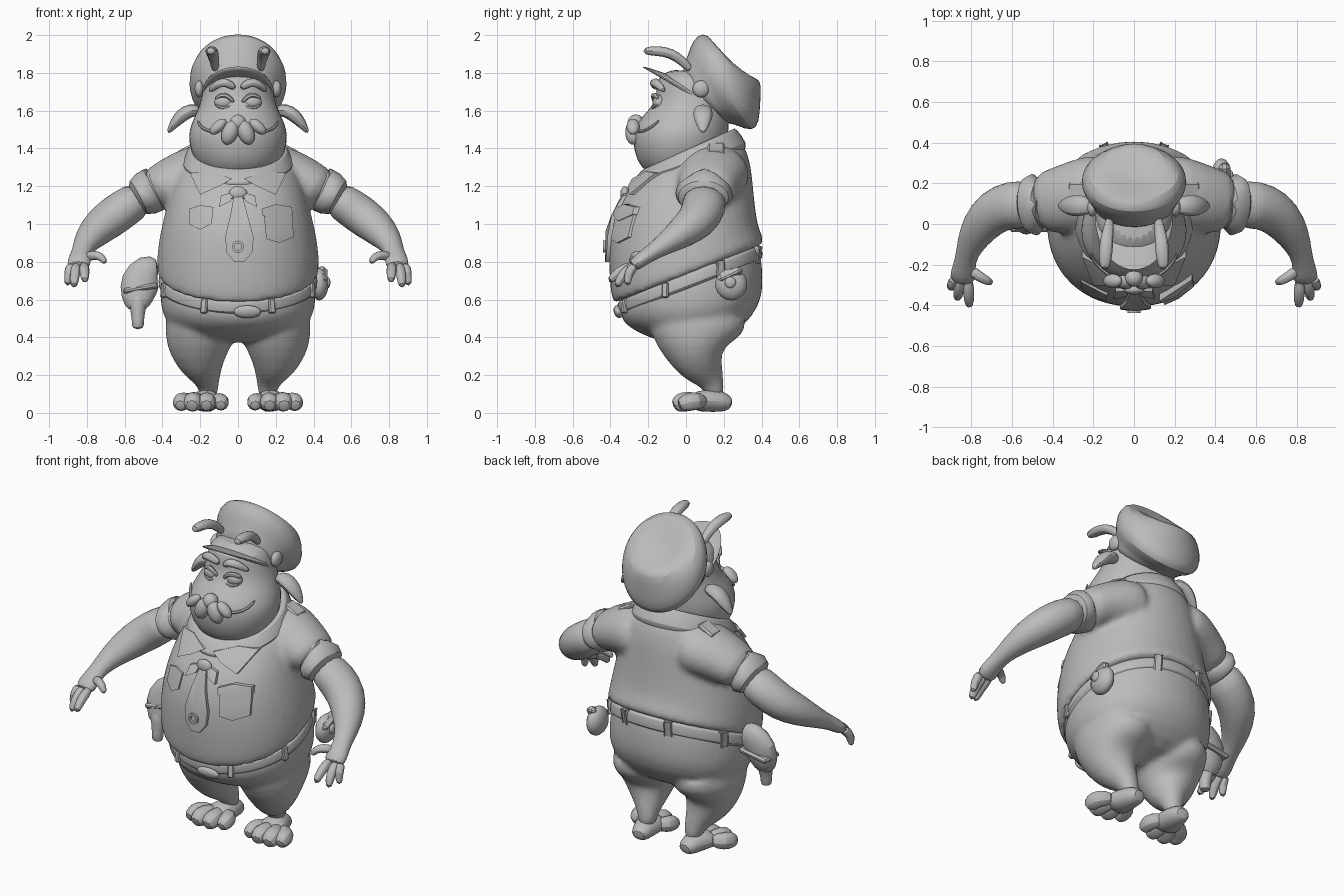
import bpy, bmesh, math
from mathutils import Vector, Matrix
from mathutils.bvhtree import BVHTree

grey = bpy.data.materials.new("plain grey")
grey.diffuse_color = (0.5, 0.5, 0.5, 1)


def select(obs):
    bpy.ops.object.select_all(action='DESELECT')
    for o in obs:
        o.select_set(True)
    bpy.context.view_layer.objects.active = obs[0]


def finish(name, bm, mirror=False, sub=1, angle=40):
    bmesh.ops.recalc_face_normals(bm, faces=bm.faces)
    me = bpy.data.meshes.new(name)
    bm.to_mesh(me)
    ob = bpy.data.objects.new(name, me)
    bpy.context.collection.objects.link(ob)
    me.materials.append(grey)
    if mirror:
        ob.modifiers.new("mirror", 'MIRROR').use_mirror_merge = False
    if sub:
        ob.modifiers.new("smooth", 'SUBSURF').levels = sub
    select([ob])
    bpy.ops.object.shade_smooth_by_angle(angle=math.radians(angle))
    return ob


# Join overlapping closed parts into one smooth skin
def fuse(name, obs, voxel, rounds):
    select(obs)
    bpy.ops.object.convert(target='MESH')
    bpy.ops.object.join()
    ob = bpy.context.object
    ob.name = name
    r = ob.modifiers.new("remesh", 'REMESH')
    r.mode, r.voxel_size, r.use_smooth_shade = 'VOXEL', voxel, True
    s = ob.modifiers.new("relax", 'SMOOTH')
    s.factor, s.iterations = .5, rounds
    return ob


def skin(rings, caps=(True, True)):
    bm = bmesh.new()
    vs = [[bm.verts.new(p) for p in r] for r in rings]
    n = len(vs[0])
    for a, b in zip(vs, vs[1:]):
        for i in range(n):
            j = (i + 1) % n
            bm.faces.new((a[i], a[j], b[j], b[i]))
    if caps[0]:
        bm.faces.new(vs[0])
    if caps[1]:
        bm.faces.new(vs[-1])
    return bm


# Tilted oval given by its front (y, z), back (y, z) and half width
def oval(fy, fz, by, bz, w, n=20, p=1.0):
    c, h = Vector((0, (fy + by) / 2, (fz + bz) / 2)), Vector((0, (fy - by) / 2, (fz - bz) / 2))
    pts = []
    for k in range(n):
        t = 2 * math.pi * k / n
        s, q = math.sin(t), math.cos(t)
        pts.append(c + h * math.copysign(abs(q) ** p, q) + Vector((w * math.copysign(abs(s) ** p, s), 0, 0)))
    return pts


def loft(name, rows, caps=(True, True), n=20, p=1.0, **kw):
    return finish(name, skin([oval(*r, n=n, p=p) for r in rows], caps), **kw)


# Tube along points (x, y, z, horizontal radius, other radius)
def tube(name, rows, n=10, mirror=True, up=(0, 0, 1), **kw):
    P = [Vector(r[:3]) for r in rows]
    rings = []
    for i, r in enumerate(rows):
        d = (P[min(i + 1, len(P) - 1)] - P[max(i - 1, 0)]).normalized()
        a = d.cross(Vector(up)).normalized()
        b = a.cross(d)
        rings.append([P[i] + a * r[3] * math.cos(t) + b * r[-1] * math.sin(t)
                      for t in (2 * math.pi * k / n for k in range(n))])
    return finish(name, skin(rings), mirror, **kw)


def ball(name, c, r, rot=(0, 0, 0), mirror=False, u=14, v=9):
    bm = bmesh.new()
    bmesh.ops.create_uvsphere(bm, u_segments=u, v_segments=v, radius=1)
    M = Matrix.Translation(c)
    for ax, a in zip("XYZ", rot):
        M = M @ Matrix.Rotation(math.radians(a), 4, ax)
    bm.transform(M @ Matrix.Diagonal((*r, 1)))
    return finish(name, bm, mirror, 0, 60)


def box(name, c, size, rot=(0, 0, 0), mirror=False, bev=0.01):
    bm = bmesh.new()
    bmesh.ops.create_cube(bm, size=1)
    M = Matrix.Translation(c)
    for ax, a in zip("ZYX", rot):
        M = M @ Matrix.Rotation(math.radians(a), 4, ax)
    bm.transform(M @ Matrix.Diagonal((*size, 1)))
    bmesh.ops.bevel(bm, geom=bm.edges[:], offset=bev, segments=1, affect='EDGES')
    return finish(name, bm, mirror, 0, 30)


# Shirt with sleeves
shirt = loft("shirt", [(-.34, .61, .35, .88, .39), (-.38, .57, .42, .89, .43), (-.40, .60, .415, .93, .437),
                       (-.41, .70, .39, .98, .433), (-.415, .82, .38, 1.03, .422), (-.41, .95, .37, 1.10, .40),
                       (-.375, 1.08, .36, 1.20, .37), (-.31, 1.18, .35, 1.30, .34),
                       (-.25, 1.26, .32, 1.42, .29), (-.19, 1.28, .25, 1.48, .22)], p=.93)
sb = bmesh.new()
sb.from_mesh(shirt.data)
tree = BVHTree.FromBMesh(sb)
sleeve = tube("sleeve", [(.10, .16, 1.27, .20, .17), (.24, .145, 1.265, .195, .16), (.37, .115, 1.215, .168, .133),
                         (.49, .10, 1.16, .152, .112)], 14)
shirt = fuse("shirt", [shirt, sleeve], .018, 5)


def front(x, z, off=.0):
    hit = tree.ray_cast(Vector((x, -2, z)), Vector((0, 1, 0)))[0]
    return Vector((x, (hit.y if hit else -.2) - off, z))


# Plate laid on the shirt front from an x, z outline
def plate(name, pts, off=.004, thick=.02, mirror=False):
    cx, cz = sum(p[0] for p in pts) / len(pts), sum(p[1] for p in pts) / len(pts)
    bm = bmesh.new()
    o = [bm.verts.new(front(x, z, off + thick)) for x, z in pts]
    q = [bm.verts.new(front(x, z, -.015)) for x, z in pts]
    m = bm.verts.new(front(cx, cz, off + thick + .004))
    for i in range(len(pts)):
        j = (i + 1) % len(pts)
        bm.faces.new((o[i], o[j], m))
        bm.faces.new((o[i], q[i], q[j], o[j]))
    return finish(name, bm, mirror, 0, 35)


# Collar, collar wings, tie, pockets
loft("collar", [(-.17, 1.27, .22, 1.46, .21), (-.21, 1.30, .25, 1.51, .245), (-.235, 1.29, .27, 1.51, .26),
                (-.30, 1.21, .335, 1.42, .31), (-.28, 1.20, .31, 1.39, .28)], (False, False))
plate("collar_wing", [(.03, 1.24), (.10, 1.20), (.20, 1.155), (.255, 1.27), (.15, 1.28)], .008, .016, True)
plate("tie", [(.02, 1.16), (.05, 1.05), (.083, .93), (.075, .85), (.035, .80), (-.02, .80), (-.06, .85),
              (-.068, .93), (-.04, 1.05), (-.02, 1.16)], .002, .014)
ball("tie_knot", front(0, 1.16), (.05, .025, .04))
plate("tie_tail", [(.02, 1.17), (.09, 1.15), (.10, 1.09), (.04, 1.12)], .004, .01, True)
ring = [(.032, .01), (.032, -.008), (.018, -.008), (.018, .01)]
finish("tie_ring", skin([[front(0, .88, .018) + Vector((r * math.cos(t), y, r * math.sin(t)))
                          for t in (math.pi * k / 8 for k in range(16))] for r, y in ring], (False, False)), sub=0)
plate("pocket", [(.135, 1.07), (.15, .92), (.22, .90), (.295, .93), (.285, 1.08)], .0, .012)
plate("pocket_flap", [(.125, 1.08), (.13, 1.045), (.20, 1.015), (.29, 1.05), (.285, 1.09), (.20, 1.105)], .008, .012)
plate("chest_patch", [(-.13, 1.09), (-.14, 1.0), (-.2, .97), (-.26, 1.0), (-.26, 1.08), (-.2, 1.1)], 0, .003)

# Trousers fused with the legs, belt with loops and buckle
trousers = loft("trousers", [(-.32, .72, .33, .96, .36), (-.345, .62, .385, .89, .40), (-.362, .53, .405, .82, .415),
                             (-.335, .475, .412, .72, .418), (-.28, .435, .41, .62, .407),
                             (-.20, .40, .36, .51, .36), (-.08, .36, .23, .39, .24)], p=.95)
leg = tube("leg", [(.19, .06, .56, .19, .28), (.205, .055, .45, .188, .27), (.203, .04, .36, .18, .20),
                   (.20, .065, .28, .138, .14), (.178, .10, .22, .098, .105), (.155, .148, .15, .055, .055),
                   (.155, .16, .07, .05, .05)], 16, up=(0, 1, 0))
trousers = fuse("trousers", [trousers, leg], .016, 6)
loft("belt", [(-.34, .60, .37, .90, .39), (-.37, .585, .405, .885, .42), (-.362, .525, .412, .815, .428),
              (-.33, .52, .38, .80, .40)], (False, False), n=32)
for k in (25, 70, 115, 160):
    t = math.radians(k)
    c, s = math.cos(t), math.sin(t)
    box("belt_loop", (.42 * s, .02 - .378 * c, .70 - .147 * c), (.035, .025, .08),
        (math.degrees(math.atan2(.43 * s, .39 * c)), 0, -10 * c), True, .006)
ball("buckle", (.05, -.36, .535), (.075, .022, .035), (20, 0, 0))

# Feet with four splayed toes
tube("foot", [(.155, .245, .045, .045, .03), (.16, .20, .06, .062, .06), (.17, .10, .068, .085, .066),
              (.19, .03, .055, .10, .05)], 10)
for x, y, r in ((.30, .0, .046), (.24, -.03, .05), (.165, -.03, .048), (.09, .0, .042)):
    tube("toe", [(.175 + (x - .175) * .4, .10, .065, .04), (x, y + .045, .062, r + .008),
                 (x, y, .056, r + .008), (x * 1.02, y - .04, .035, r * .7)], 8)

# Cuffs, arms, hands
tube("cuff", [(.47, .1, 1.17, .12, .09), (.42, .1, 1.195, .155, .12), (.44, .1, 1.185, .168, .125),
              (.54, .09, 1.135, .165, .122), (.565, .09, 1.12, .155, .11), (.54, .09, 1.135, .12, .085)], 14)
tube("arm", [(.50, .1, 1.15, .12, .1), (.60, .095, 1.085, .125, .108), (.69, .065, 1.02, .118, .108),
             (.765, -.02, .955, .097, .088), (.81, -.11, .895, .067, .06), (.83, -.18, .85, .052, .045),
             (.84, -.24, .81, .065, .04), (.845, -.29, .77, .065, .035)], 12)
for bx, tip in ((.885, (.905, -.31, .67)), (.855, (.87, -.37, .66)), (.815, (.81, -.41, .69))):
    b, t = Vector((bx, -.265, .785)), Vector(tip)
    m = (b + t) / 2 + Vector((0, -.02, .015))
    tube("finger", [(*b, .03), (*m, .03), (*t, .022)], 8)
tube("thumb", [(.81, -.22, .82, .03), (.76, -.26, .84, .028), (.72, -.28, .825, .024), (.70, -.29, .79, .016)], 8)
box("epaulette", (.27, .16, 1.395), (.11, .09, .03), (0, 28, 0), True)

# Head
head = loft("head", [(-.12, 1.235, .06, 1.25, .10), (-.21, 1.265, .14, 1.28, .185), (-.265, 1.335, .19, 1.36, .24),
                     (-.285, 1.43, .22, 1.44, .265), (-.285, 1.50, .23, 1.50, .262), (-.235, 1.57, .23, 1.56, .235),
                     (-.175, 1.63, .23, 1.62, .205), (-.155, 1.70, .22, 1.70, .19), (-.16, 1.77, .20, 1.76, .175),
                     (-.08, 1.83, .16, 1.80, .12)])
ball("nose", (0, -.265, 1.535), (.045, .045, .045))
# Moustache lobes hanging below the nose
for x, z, a, r in ((.042, 1.485, 22, (.044, .042, .068)), (.105, 1.515, 48, (.03, .035, .055))):
    ball("moustache_lobe", (x, -.28, z), r, (0, -a, 0), True)
tube("smile", [(.10, -.265, 1.49, .01), (.16, -.225, 1.49, .01), (.20, -.18, 1.515, .01),
               (.215, -.14, 1.55, .008)], 6)
ball("eye", (.075, -.142, 1.645), (.052, .035, .04), mirror=True)
tube("eyelid", [(.02, -.165, 1.64, .012), (.045, -.175, 1.675, .015), (.085, -.17, 1.69, .016),
                (.125, -.145, 1.66, .012)], 6, up=(0, 1, 0))
tube("lower_lid", [(.025, -.17, 1.63, .01), (.075, -.18, 1.605, .012), (.125, -.15, 1.635, .01)], 6, up=(0, 1, 0))
tube("brow", [(.012, -.155, 1.715, .018), (.06, -.175, 1.755, .028), (.11, -.155, 1.745, .026),
              (.155, -.11, 1.70, .014)], 8, up=(0, 1, 0))
tube("ear", [(.20, .09, 1.60, .04, .03), (.25, .09, 1.605, .055, .04), (.30, .09, 1.575, .06, .042),
             (.34, .09, 1.53, .042, .028), (.372, .09, 1.48, .012, .01)], 8)

# Cap with peak, side buttons and curled stalks
cap = loft("cap", [(-.03, 1.74, .20, 1.53, .195), (-.015, 1.85, .24, 1.53, .212), (.005, 1.885, .27, 1.52, .222),
                   (.02, 1.94, .355, 1.485, .26), (.055, 2.005, .39, 1.53, .265), (.115, 2.015, .395, 1.64, .228),
                   (.17, 1.92, .40, 1.735, .165), (.25, 1.82, .385, 1.77, .06)])
peak = []
for k in range(13):
    t = math.pi * k / 12
    c, s = math.cos(t), math.sin(t)
    peak.append([(.185 * c, .06 - .08 * s, 1.675 + .095 * s), (.195 * c, .045 - .19 * s, 1.69 + .12 * s),
                 (.195 * c, .04 - .29 * s, 1.69 + .155 * s), (.19 * c, .045 - .27 * s, 1.67 + .15 * s),
                 (.18 * c, .06 - .08 * s, 1.645 + .085 * s)])
finish("cap_peak", skin(peak))
ball("cap_button", (.205, .08, 1.715), (.025, .045, .045), mirror=True)
tube("stalk", [(.12, .03, 1.81, .022), (.125, -.02, 1.865, .028), (.135, -.08, 1.905, .036, .03),
               (.14, -.15, 1.918, .038, .03), (.145, -.23, 1.915, .026, .022)], 8)

# Belt pouch on one side, holster on the other
ball("pouch", (.43, .24, .68), (.05, .085, .085))
box("pouch_flap", (.445, .235, .73), (.06, .14, .05), (0, 0, 25), bev=.02)
ball("pouch_clasp", (.475, .235, .69), (.015, .03, .03))
tube("holster", [(-.42, .04, .755, .07, .05), (-.47, .04, .765, .10, .06), (-.525, .03, .69, .12, .065),
                 (-.535, .01, .60, .09, .06), (-.53, -.01, .54, .055, .045)], 10, False, up=(0, 1, 0))
tube("holster_tip", [(-.53, .0, .64, .055), (-.53, -.01, .55, .045), (-.53, -.02, .49, .032),
                     (-.53, -.02, .44, .036)], 10, False, up=(0, 1, 0))
box("holster_strap", (-.515, .03, .66), (.19, .14, .03), (0, -10, 0))

# Apply modifiers, then drop faces buried inside the main volumes
parts = list(bpy.context.collection.objects)
select(parts)
bpy.ops.object.convert(target='MESH')
solids = []
for ob in (shirt, trousers, head, cap):
    bm = bmesh.new()
    bm.from_mesh(ob.data)
    solids.append((ob, BVHTree.FromBMesh(bm)))


def buried(p, bvh):
    loc, nor, _, dist = bvh.find_nearest(p)
    return dist > .012 and (p - loc).dot(nor) < 0


for ob in parts:
    bm = bmesh.new()
    bm.from_mesh(ob.data)
    hid = {v for v in bm.verts if any(o != ob and buried(v.co, b) for o, b in solids)}
    bmesh.ops.delete(bm, geom=[f for f in bm.faces if all(v in hid for v in f.verts)], context='FACES')
    bm.to_mesh(ob.data)
